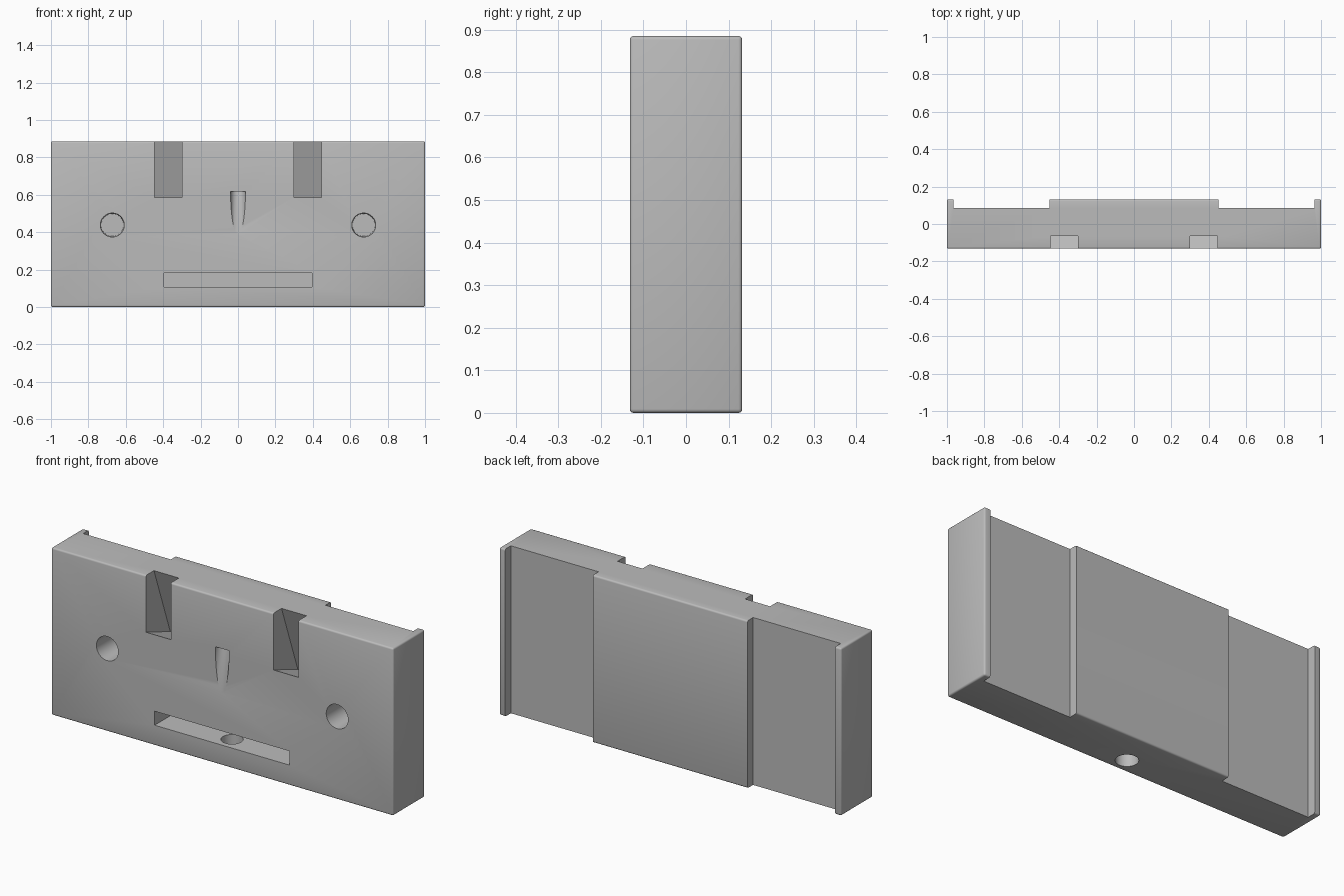
import bpy
import bmesh
from math import radians, tan, sin, cos
from mathutils import Matrix, Vector

old = bpy.data.objects.get("Cube")
if old:
    bpy.data.objects.remove(old, do_unlink=True)

HALF_D, HEIGHT = 0.132, 0.885
FRONT = -HALF_D

grey = bpy.data.materials.new("plain grey")
grey.use_nodes = True
colour = (0.5, 0.5, 0.5, 1)
grey.diffuse_color = colour
grey.node_tree.nodes["Principled BSDF"].inputs["Base Color"].default_value = colour


def finish(name, bm):
    bmesh.ops.recalc_face_normals(bm, faces=bm.faces)
    mesh = bpy.data.meshes.new(name)
    bm.to_mesh(mesh)
    bm.free()
    mesh.materials.append(grey)
    obj = bpy.data.objects.new(name, mesh)
    bpy.context.collection.objects.link(obj)
    return obj


def box(name, low, high, bevel=0, segments=3):
    low, high = Vector(low), Vector(high)
    bm = bmesh.new()
    bmesh.ops.create_cube(bm, size=1, matrix=Matrix.Translation((low + high) / 2)
                          @ Matrix.Diagonal((*(high - low), 1)))
    if bevel:
        bmesh.ops.bevel(bm, geom=bm.edges[:], offset=bevel, segments=segments,
                        profile=0.5, affect='EDGES')
    return finish(name, bm)


def side_prism(name, profile, x0, x1):
    """Extrude a (y, z) outline along x."""
    bm = bmesh.new()
    face = bm.faces.new([bm.verts.new((x0, y, z)) for y, z in profile])
    out = bmesh.ops.extrude_face_region(bm, geom=[face])
    bmesh.ops.translate(bm, vec=(x1 - x0, 0, 0),
                        verts=[v for v in out["geom"] if isinstance(v, bmesh.types.BMVert)])
    return finish(name, bm)


def rod(name, r1, r2, start, end):
    """Round cutter between two points."""
    start, end = Vector(start), Vector(end)
    axis = end - start
    bm = bmesh.new()
    bmesh.ops.create_cone(bm, cap_ends=True, segments=48, radius1=r1, radius2=r2,
                          depth=axis.length,
                          matrix=Matrix.Translation((start + end) / 2)
                          @ axis.to_track_quat('Z', 'Y').to_matrix().to_4x4())
    return finish(name, bm)


# Main block with softly rounded edges
block = box("block", (-1, FRONT, 0), (1, HALF_D, HEIGHT), 0.009)


def cut(cutter):
    mod = block.modifiers.new("cut", 'BOOLEAN')
    mod.operation = 'DIFFERENCE'
    mod.solver = 'EXACT'
    mod.object = cutter
    bpy.context.view_layer.objects.active = block
    bpy.ops.object.modifier_apply(modifier=mod.name)
    bpy.data.objects.remove(cutter, do_unlink=True)


# Slanted slot outline: the back wall leans inward going down, the floor is square to it
lean = radians(20)
back_y, sill = -0.065, 0.585
t = (back_y - FRONT + (HEIGHT - sill) * tan(lean)) / (cos(lean) - sin(lean) * tan(lean))
slot = [(FRONT - 0.1, sill + 0.1 * tan(lean)),
        (FRONT, sill),
        (FRONT + t * cos(lean), sill - t * sin(lean)),
        (back_y - 0.1 * tan(lean), HEIGHT + 0.1),
        (FRONT - 0.1, HEIGHT + 0.1)]

for side in (-1, 1):
    # Back recesses between the centre plateau and the end ribs
    xs = sorted((side * 0.452, side * 0.965))
    cut(box("back_recess", (xs[0], 0.085, -0.1), (xs[1], 0.3, HEIGHT + 0.1)))
    # Top slots
    xs = sorted((side * 0.3, side * 0.446))
    cut(side_prism("top_slot", slot, *xs))
    # Round front holes
    cut(rod("round_hole", 0.064, 0.06, (side * 0.672, FRONT - 0.01, 0.438),
            (side * 0.672, 0.06, 0.438)))

# Long front pocket and the round hole through its floor
cut(box("front_pocket", (-0.395, FRONT - 0.1, 0.107), (0.395, 0.028, 0.181)))
cut(rod("bottom_hole", 0.054, 0.054, (0, -0.05, -0.1), (0, -0.05, 0.15)))

# Central tapered groove: a steep round cutter with a flat top
tilt = radians(10)
top = Vector((0, FRONT, 0.617))
groove = rod("groove", 0.04, 0.04, top - 0.5 * Vector((0, sin(tilt), cos(tilt))),
             top + 0.3 * Vector((0, sin(tilt), cos(tilt))))
bm = bmesh.new()
bm.from_mesh(groove.data)
res = bmesh.ops.bisect_plane(bm, geom=bm.verts[:] + bm.edges[:] + bm.faces[:],
                             plane_co=top, plane_no=(0, 0, 1), clear_outer=True)
bmesh.ops.holes_fill(bm, edges=[e for e in bm.edges if e.is_boundary])
bmesh.ops.recalc_face_normals(bm, faces=bm.faces)
bm.to_mesh(groove.data)
bm.free()
cut(groove)

# Smooth the round parts, keep the edges crisp
bpy.ops.object.select_all(action='DESELECT')
block.select_set(True)
bpy.context.view_layer.objects.active = block
bpy.ops.object.shade_smooth_by_angle(angle=radians(35))
